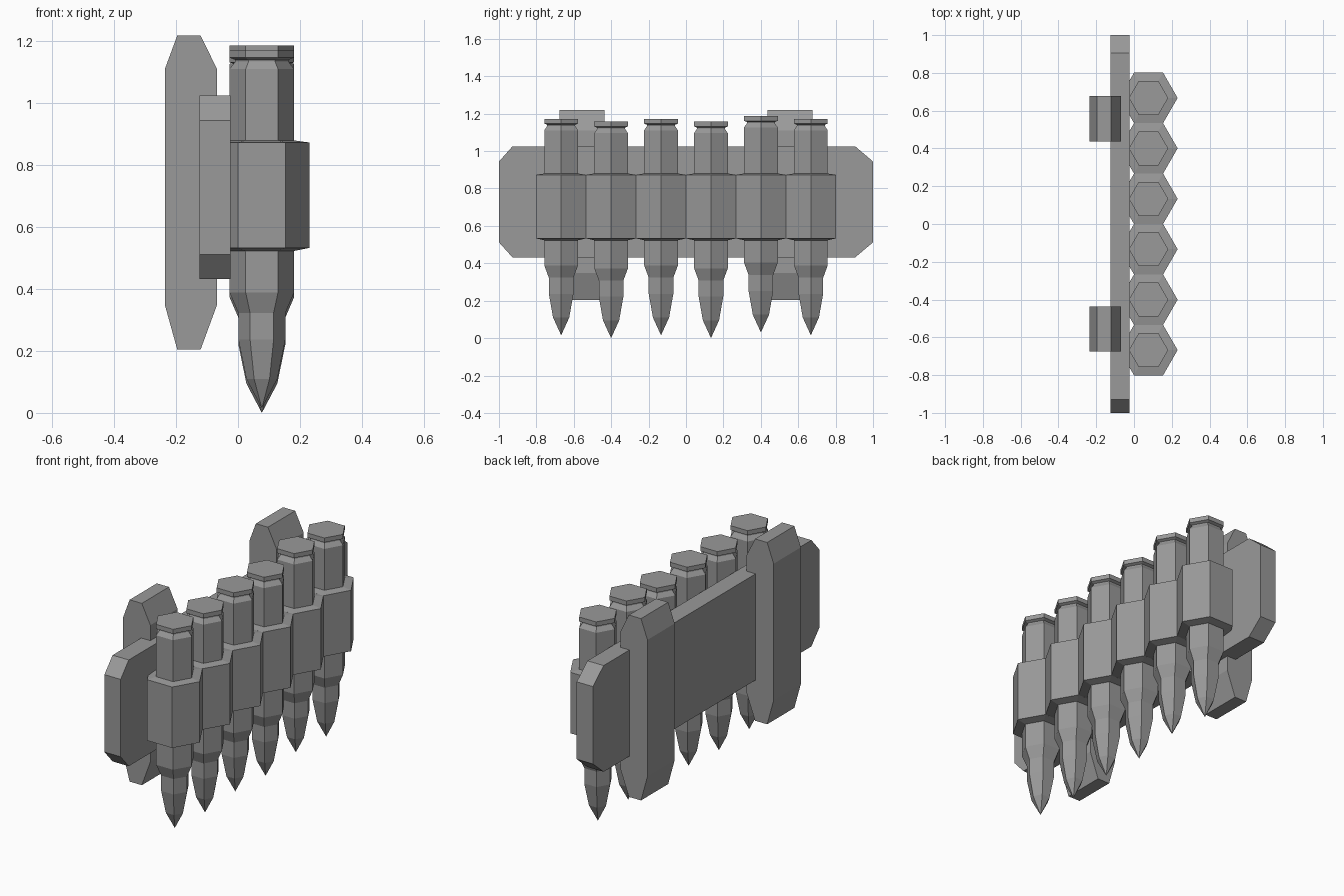
import bpy, bmesh, math

cube = bpy.data.objects.get("Cube")
if cube:
    bpy.data.objects.remove(cube)

# Single flat grey
grey = bpy.data.materials.new("grey_metal")
grey.use_nodes = True
colour = (0.32, 0.32, 0.32, 1)
grey.diffuse_color = colour
grey.node_tree.nodes["Principled BSDF"].inputs["Base Color"].default_value = colour


def finish(name, bm):
    bmesh.ops.remove_doubles(bm, verts=bm.verts, dist=1e-5)
    bmesh.ops.recalc_face_normals(bm, faces=bm.faces)
    mesh = bpy.data.meshes.new(name)
    bm.to_mesh(mesh)
    bm.free()
    mesh.materials.append(grey)
    obj = bpy.data.objects.new(name, mesh)
    bpy.context.collection.objects.link(obj)
    return obj


def hex_lathe(name, profile, location):
    """Six-sided solid from (radius, height) pairs, corners facing +x and -x."""
    bm = bmesh.new()
    rings = []
    for r, z in profile:
        rings.append([bm.verts.new((r * math.cos(math.radians(60 * i)),
                                    r * math.sin(math.radians(60 * i)), z))
                      for i in range(6)])
    for low, high in zip(rings, rings[1:]):
        for i in range(6):
            j = (i + 1) % 6
            bm.faces.new((low[i], low[j], high[j], high[i]))
    for ring, (r, z) in zip((rings[0], rings[-1]), (profile[0], profile[-1])):
        if r > 0:
            bm.faces.new(ring)
    finish(name, bm).location = location


def prism(name, outline, direction):
    """Extrude a closed outline of 3D points."""
    bm = bmesh.new()
    face = bm.faces.new([bm.verts.new(p) for p in outline])
    geom = bmesh.ops.extrude_face_region(bm, geom=[face], use_keep_orig=True)["geom"]
    bmesh.ops.translate(bm, vec=direction,
                        verts=[g for g in geom if isinstance(g, bmesh.types.BMVert)])
    finish(name, bm)


# Row of cartridges, each held in a hexagonal sleeve
CARTRIDGE = [(0, 0), (0.05, 0.095), (0.076, 0.222), (0.076, 0.308),
             (0.104, 0.373), (0.104, 1.096), (0.086, 1.119),
             (0.086, 1.125), (0.104, 1.132), (0.104, 1.157)]
SLEEVE = [(0.104, 0.523), (0.154, 0.533), (0.154, 0.873), (0.104, 0.88)]
ROW_X, SPACING = 0.077, 0.267
for i, lift in enumerate((0.015, 0, 0.015, 0, 0.03, 0.015)):
    y = (i - 2.5) * SPACING
    hex_lathe(f"cartridge_{i + 1}", CARTRIDGE, (ROW_X, y, lift))
    hex_lathe(f"sleeve_{i + 1}", SLEEVE, (ROW_X, y, 0))

# Backing plate with clipped corners
plate = [(-1, 0.512), (-0.928, 0.432), (0.905, 0.432), (1, 0.512),
         (1, 0.944), (0.905, 1.025), (-0.928, 1.025), (-1, 0.944)]
prism("backing_plate", [(-0.125, y, z) for y, z in plate], (0.1, 0, 0))

# Two vertical belt straps with tapered ends
strap = [(-0.196, 0.204), (-0.121, 0.204), (-0.068, 0.348), (-0.068, 1.111),
         (-0.121, 1.219), (-0.196, 1.219), (-0.236, 1.111), (-0.236, 0.348)]
for name, y in (("right_strap", -0.676), ("left_strap", 0.437)):
    prism(name, [(x, y, z) for x, z in strap], (0, 0.24, 0))
